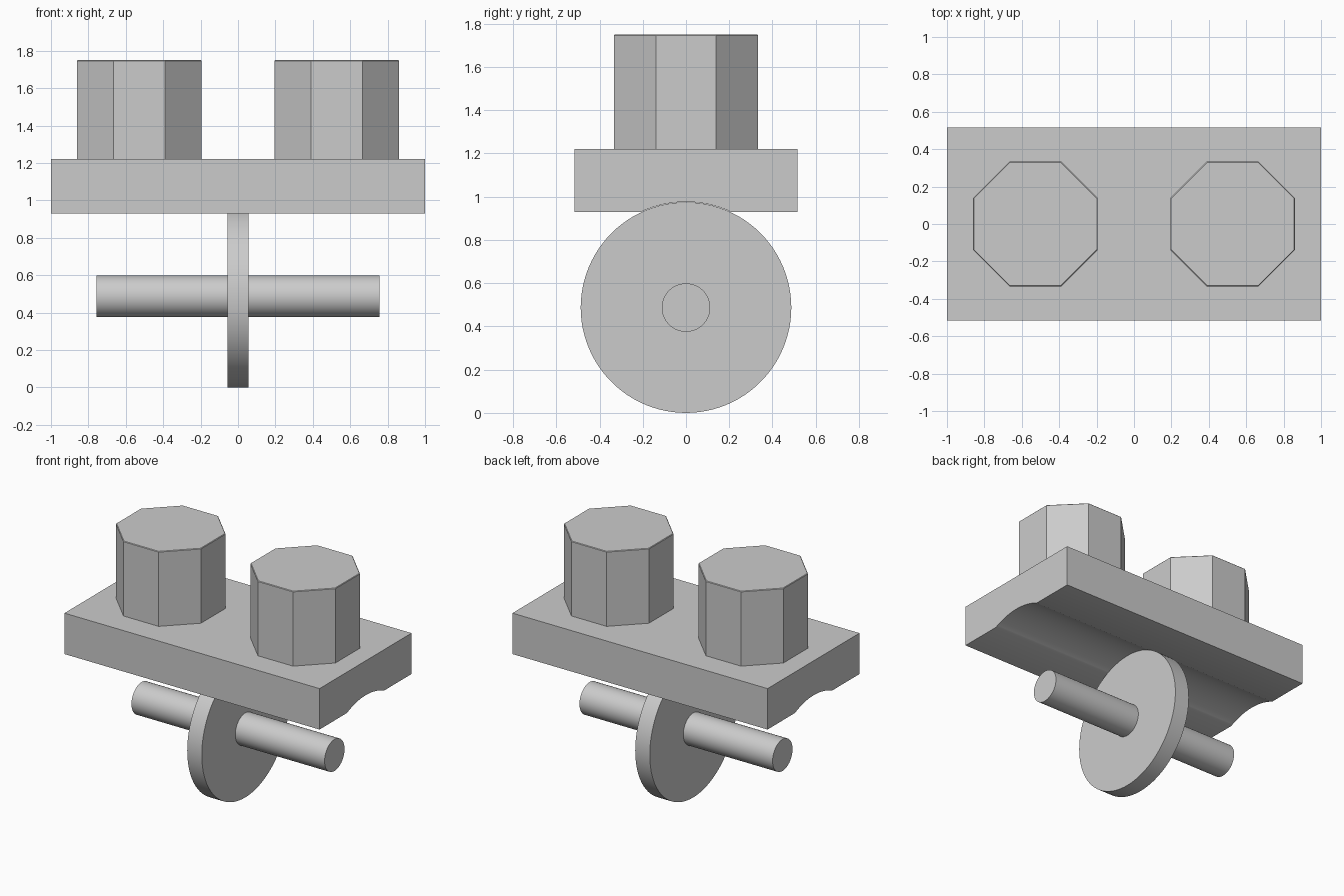
import bpy, math
from math import radians, sin, cos

cube = bpy.data.objects.get("Cube")
if cube:
    bpy.data.objects.remove(cube, do_unlink=True)

# One plain grey material
grey = bpy.data.materials.new("plain grey")
grey.use_nodes = True
colour = (0.6, 0.6, 0.6, 1)
grey.diffuse_color = colour
grey.node_tree.nodes["Principled BSDF"].inputs["Base Color"].default_value = colour

WHEEL_R = 0.487


def finish(obj, name, smooth=True):
    obj.name = obj.data.name = name
    obj.data.materials.append(grey)
    if smooth:
        bpy.ops.object.select_all(action='DESELECT')
        obj.select_set(True)
        bpy.context.view_layer.objects.active = obj
        bpy.ops.object.shade_smooth_by_angle(angle=radians(30))
    return obj


def cylinder(name, radius, depth, location, sides, rotation, smooth=True):
    bpy.ops.mesh.primitive_cylinder_add(vertices=sides, radius=radius, depth=depth,
                                        location=location, rotation=rotation)
    return finish(bpy.context.object, name, smooth)


# Wheel and axle, both lying along x
across = (0, radians(90), 0)
cylinder("wheel", WHEEL_R, 0.114, (0, 0, WHEEL_R), 96, across)
cylinder("axle", 0.112, 1.514, (0, 0, WHEEL_R), 64, across)

# Block: side profile with a shallow round groove underneath, extruded along x
bottom, top, half_y = 0.93, 1.22, 0.515
groove_r = WHEEL_R + 0.002
half_angle = math.acos((bottom - WHEEL_R) / groove_r)
steps = 24
arc = [half_angle * (1 - 2 * i / steps) for i in range(steps + 1)]
profile = [(half_y, top), (half_y, bottom)]
profile += [(groove_r * sin(a), WHEEL_R + groove_r * cos(a)) for a in arc]
profile += [(-half_y, bottom), (-half_y, top)]
n = len(profile)
verts = [(x, y, z) for x in (-1, 1) for y, z in profile]
faces = [tuple(range(n)), tuple(reversed(range(n, 2 * n)))]
faces += [(i, i + n, (i + 1) % n + n, (i + 1) % n) for i in range(n)]
mesh = bpy.data.meshes.new("block")
mesh.from_pydata(verts, [], faces)
block = bpy.data.objects.new("block", mesh)
bpy.context.collection.objects.link(block)
finish(block, "block")

# Two eight-sided studs with a fine edge on the rim
for side, x in (("left", 0.527), ("right", -0.527)):
    stud = cylinder(side + "_stud", 0.333 / cos(radians(22.5)), 0.54,
                    (x, 0, 1.48), 8, (0, 0, radians(22.5)), smooth=False)
    bevel = stud.modifiers.new("fine edge", 'BEVEL')
    bevel.width = 0.004
    bevel.segments = 1
    bevel.limit_method = 'ANGLE'
    bevel.angle_limit = radians(60)
